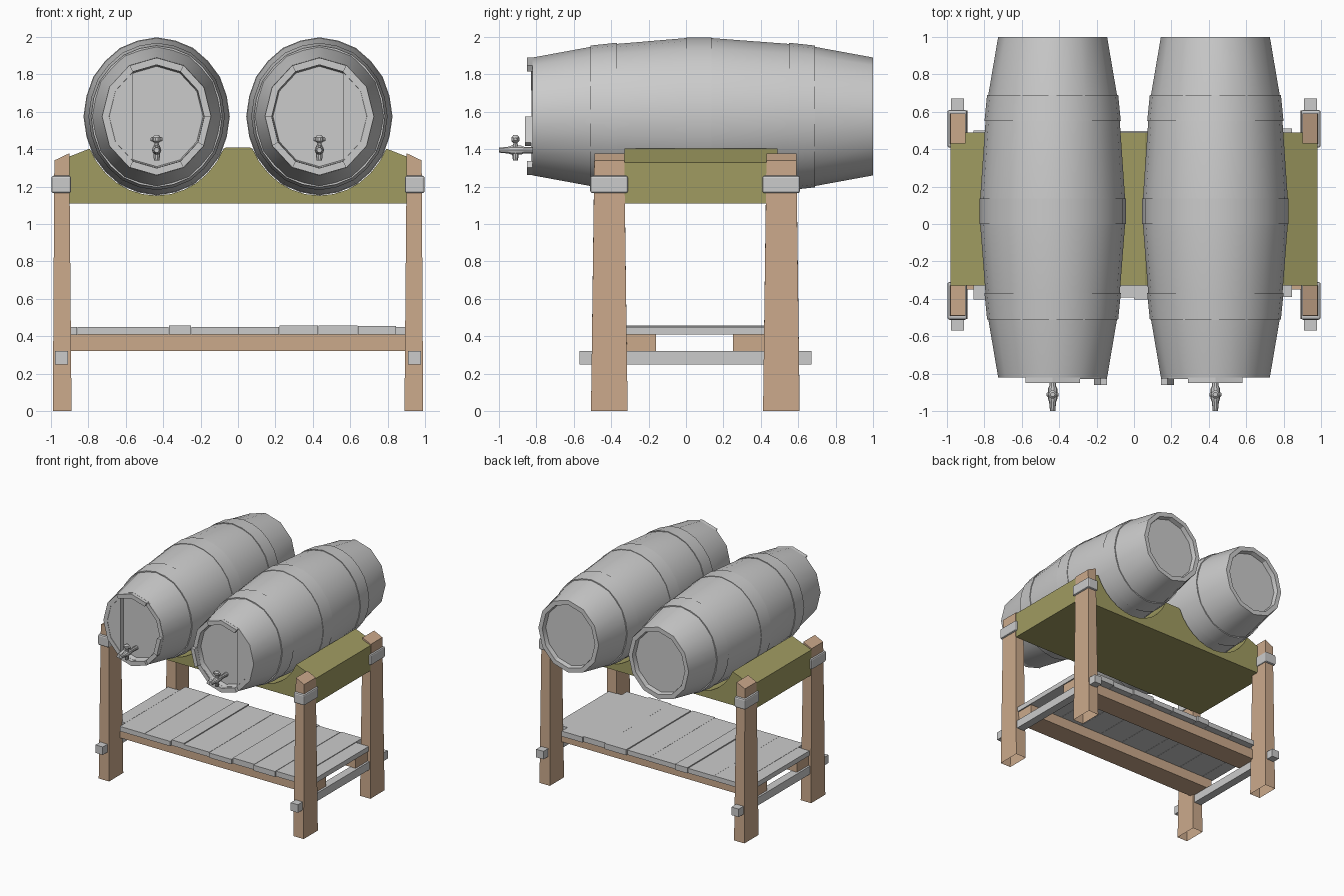
import bpy, bmesh, random
from math import sin, cos, pi, radians

if "Cube" in bpy.data.objects:
    bpy.data.objects.remove(bpy.data.objects["Cube"])

random.seed(4)
CX, CZ = 0.435, 1.575      # barrel axis
SX = 0.925                 # barrels are slightly narrow


def material(name, rgb):
    m = bpy.data.materials.new(name)
    m.diffuse_color = (*rgb, 1)
    m.use_nodes = True
    m.node_tree.nodes["Principled BSDF"].inputs["Base Color"].default_value = m.diffuse_color
    return m


brown = material("brown_wood", (0.6, 0.4, 0.26))
olive = material("olive_wood", (0.35, 0.33, 0.12))


def loft(name, rings, mat=None, caps=(True, True), closed=False,
         mirror=True, smooth=False, bevel=0):
    """Skin a list of equal-length point rings."""
    bm = bmesh.new()
    vs = [[bm.verts.new(p) for p in r] for r in rings]
    n = len(vs[0])
    pairs = list(zip(vs, vs[1:])) + ([(vs[-1], vs[0])] if closed else [])
    for a, b in pairs:
        for i in range(n):
            j = (i + 1) % n
            bm.faces.new((a[i], a[j], b[j], b[i]))
    if not closed:
        if caps[0]:
            bm.faces.new(vs[0][::-1])
        if caps[1]:
            bm.faces.new(vs[-1])
    bmesh.ops.recalc_face_normals(bm, faces=bm.faces)
    me = bpy.data.meshes.new(name)
    bm.to_mesh(me)
    bm.free()
    if smooth:
        me.shade_smooth()
        me.set_sharp_from_angle(angle=radians(30))
    ob = bpy.data.objects.new(name, me)
    bpy.context.collection.objects.link(ob)
    if mat:
        me.materials.append(mat)
    if bevel:
        b = ob.modifiers.new("bevel", 'BEVEL')
        b.width, b.segments = bevel, 2
    if mirror:
        m = ob.modifiers.new("mirror", 'MIRROR')
        m.use_axis[0] = True
        m.use_mirror_merge = False
    return ob


def rect(x0, x1, y0, y1, za, zb=None):
    """Horizontal rectangle, za at x0 and zb at x1."""
    zb = za if zb is None else zb
    return [(x0, y0, za), (x1, y0, zb), (x1, y1, zb), (x0, y1, za)]


def box(name, x, y, z, **kw):
    return loft(name, [rect(*x, *y, z[0]), rect(*x, *y, z[1])], **kw)


def barrel_ring(y, r, flat=0.0, n=24):
    """Ring round the barrel axis; flat=1 pulls it to a 12-gon."""
    pts = []
    for i in range(n):
        k = r * (1 - flat * (1 - cos(pi / 12)) * (i % 2))
        a = 2 * pi * i / n
        pts.append((CX + SX * k * cos(a), y, CZ + k * sin(a)))
    return pts


# Barrel shells with recessed heads at both ends
profile = [(-0.78, .268, 1), (-0.82, .275, 1), (-0.82, .315, 1), (-0.51, .372, .5),
           (-0.37, .388, .3), (0, .419, .2), (.135, .419, .2), (.55, .388, .3),
           (.69, .372, .5), (1, .315, 1), (1, .275, 1), (.96, .268, 1)]
loft("barrel", [barrel_ring(*p) for p in profile], smooth=True)

# Hoops
for i, (y0, r0, y1, r1) in enumerate([(-.51, .379, -.37, .394), (0, .423, .135, .423),
                                      (.55, .394, .69, .379)]):
    loft(f"barrel_hoop_{i}", [barrel_ring(y0, r0, .2), barrel_ring(y1, r1, .2),
                              barrel_ring(y1, r1 - .02, .2), barrel_ring(y0, r0 - .02, .2)],
         closed=True, smooth=True)


# Uneven stave ends round the front rim
def polar(y, r, deg):
    a = radians(deg)
    return (CX + SX * r * cos(a), y, CZ + r * sin(a))


for k, y in {2: -.85, 3: -.85, 4: -.83, 5: -.825, 6: -.86, 7: -.83,
             8: -.85, 9: -.85}.items():
    a, b = 30 * k, 30 * k + 30
    loft(f"stave_end_{k}", [[polar(yy, .276, a), polar(yy, .314, a),
                             polar(yy, .314, b), polar(yy, .276, b)]
                            for yy in (y, -.815)])

# Outer head board standing proud of the recess
loft("head_board", [[polar(y, .274, d) for d in (-60, -30, 0, 30, 60)]
                    for y in (-.818, -.775)])


# Taps
def turned(name, axis, profile, centre, n=10):
    rings = []
    for t, r in profile:
        ring = []
        for i in range(n):
            u, v = r * cos(2 * pi * i / n), r * sin(2 * pi * i / n)
            p = {'x': (t, u, v), 'y': (u, t, v), 'z': (u, v, t)}[axis]
            ring.append(tuple(c + d for c, d in zip(centre, p)))
        rings.append(ring)
    loft(name, rings, smooth=True)


turned("tap_spout", 'y', [(-1, .014), (-.95, .019), (-.935, .025), (-.88, .025),
                          (-.865, .018), (-.775, .018)], (CX, 0, 1.395))
turned("tap_valve", 'z', [(-.055, .014), (-.03, .018), (.02, .018), (.035, .011), (.055, .011)],
       (CX, -.912, 1.395))
turned("tap_knob", 'z', [(-.02, .011), (-.01, .022), (.01, .022), (.022, .012)],
       (CX, -.912, 1.453))
turned("tap_handle", 'x', [(-.032, .008), (-.024, .013), (-.012, .007), (.012, .007),
                           (.024, .013), (.032, .008)], (CX, -.912, 1.453))

# Cradle: one profile with two round seats, extruded in depth
seat = [(CX + .392 * cos(a), CZ + .423 * sin(a))
        for a in [radians(-24 - 132 * i / 12) for i in range(13)]]
half = [(.98, 1.11), (.98, 1.33)] + seat + [(.06, 1.41)]
outline = half + [(-x, z) for x, z in reversed(half)]
loft("cradle", [[(x, y, z) for x, z in outline] for y in (-.33, .49)],
     mat=olive, mirror=False)

# Legs (open at the foot, slanted tops), straps and pegs through each pair
for name, y in (("front", -.41), ("back", .51)):
    loft(f"{name}_leg", [rect(.89, .99, y - .098, y + .098, 0),
                         rect(.902, .982, y - .08, y + .08, 1.378, 1.34)],
         mat=brown, caps=(False, True))
    box(f"{name}_leg_strap", (.892, .998), (y - .102, y + .1), (1.165, 1.258), bevel=.012)
box("side_crossbar", (.908, .978), (-.57, .67), (.25, .32))

# Shelf rails
for name, y in (("front", (-.35, -.16)), ("back", (.25, .44))):
    box(f"{name}_shelf_rail", (-.96, .96), y, (.32, .408), mat=brown, mirror=False)

# Shelf planks with slightly uneven ends; the outer ones fit between the legs
edges = [-.86, -.62, -.37, -.25, .0, .22, .43, .64, .845]
for i, (a, b) in enumerate(zip(edges, edges[1:])):
    top = .452 + random.uniform(-.004, .006)
    y0, y1 = -.395 + random.uniform(-.012, .012), .503 + random.uniform(-.012, .012)
    box(f"shelf_plank_{i}", (a + .001, b - .001), (y0, y1), (.408, top), mirror=False)
box("shelf_plank_left", (-.97, -.861), (-.325, .422), (.408, .45), mirror=False)
box("shelf_plank_right", (.846, .97), (-.325, .422), (.408, .45), mirror=False)
